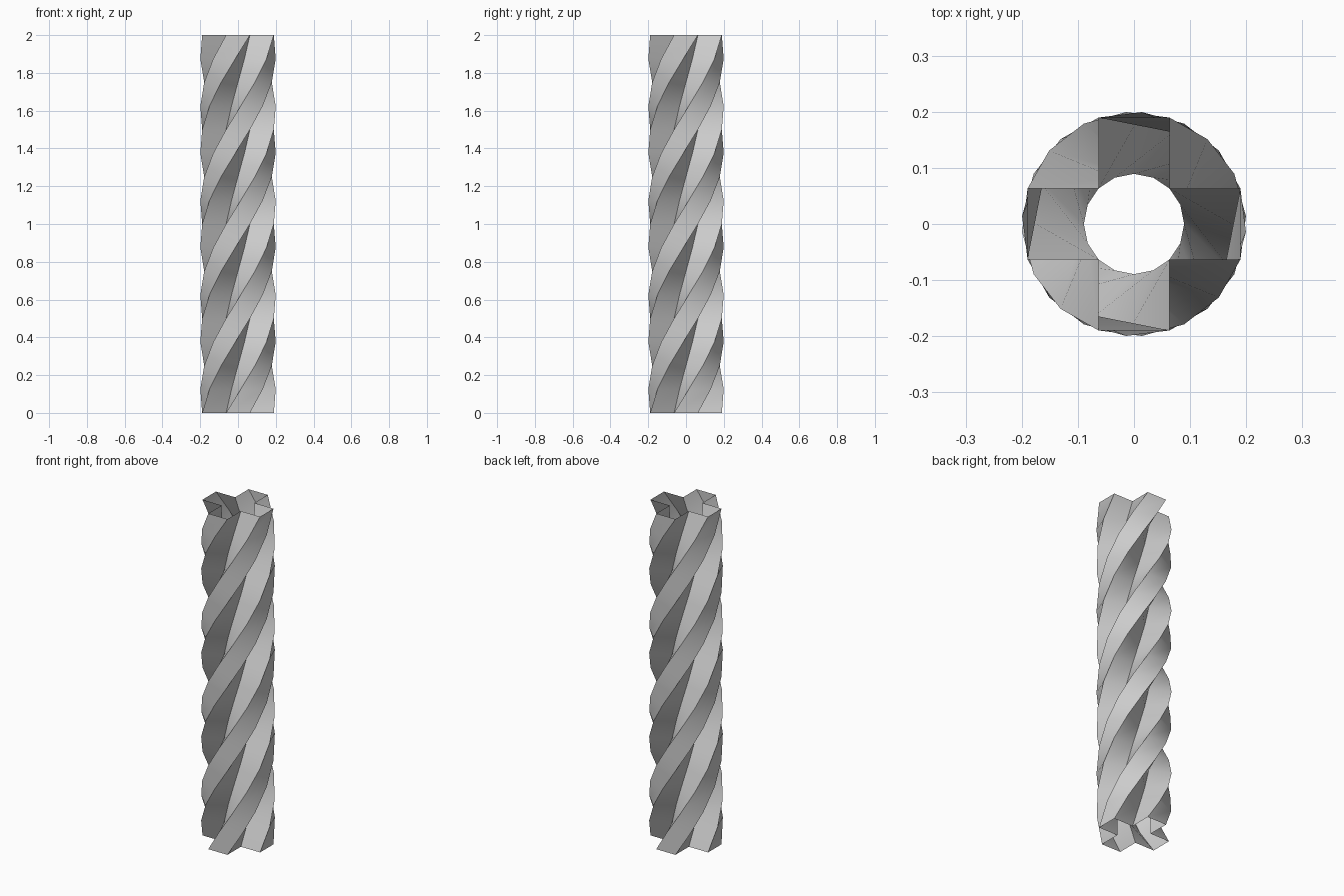
import bpy
from math import cos, sin, tau, radians

if "Cube" in bpy.data.objects:
    bpy.data.objects.remove(bpy.data.objects["Cube"])

HEIGHT, STEPS = 2.0, 16
A, B = 0.0632, 0.1897  # half arm width, arm reach

# Plus-shaped profile: three corners per arm, repeated four times
profile = []
for q in range(4):
    c, s = round(cos(q * tau / 4)), round(sin(q * tau / 4))
    profile += [(x * c - y * s, x * s + y * c)
                for x, y in ((B, -A), (B, A), (A, A))]
n = len(profile)

# One full counterclockwise turn from bottom to top, open at both ends
verts, faces = [], []
for i in range(STEPS + 1):
    c, s = cos(tau * i / STEPS), sin(tau * i / STEPS)
    verts += [(x * c - y * s, x * s + y * c, HEIGHT * i / STEPS)
              for x, y in profile]
for i in range(STEPS):
    for j in range(n):
        k = (j + 1) % n
        faces.append((i * n + j, i * n + k, (i + 1) * n + k, (i + 1) * n + j))

mesh = bpy.data.meshes.new("twisted_column")
mesh.from_pydata(verts, [], faces)
mesh.update()
column = bpy.data.objects.new("twisted_column", mesh)
bpy.context.collection.objects.link(column)

# Smooth along the strips, sharp at the corners
bpy.context.view_layer.objects.active = column
column.select_set(True)
bpy.ops.object.shade_smooth_by_angle(angle=radians(35))
